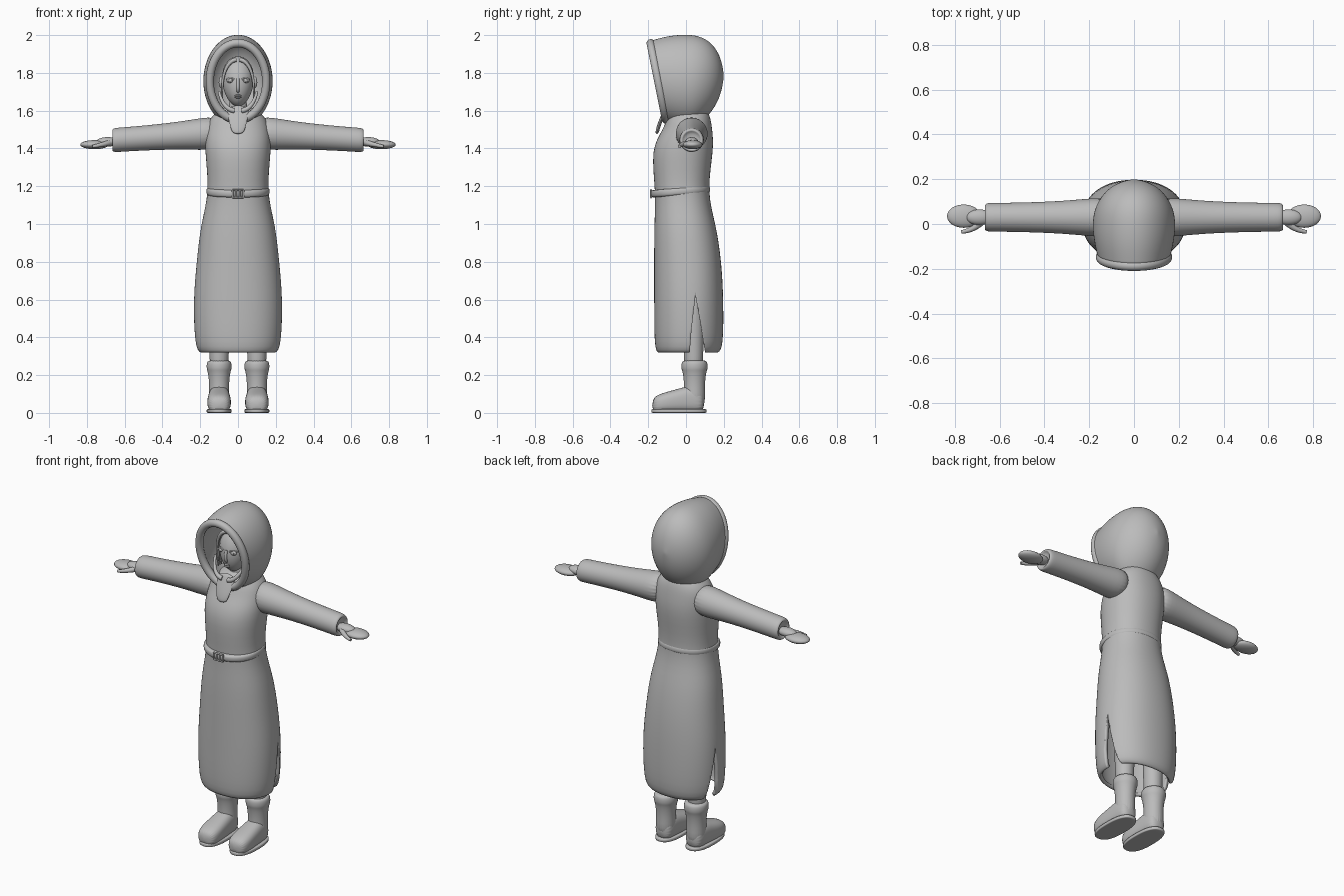
import bpy, bmesh
from math import sin, cos, pi, radians, copysign
from mathutils import Vector

if "Cube" in bpy.data.objects:
    bpy.data.objects.remove(bpy.data.objects["Cube"], do_unlink=True)

clay = bpy.data.materials.new("plain grey")
clay.use_nodes = True
grey = (0.5, 0.5, 0.5, 1)
clay.diffuse_color = grey
clay.node_tree.nodes["Principled BSDF"].inputs["Base Color"].default_value = grey


def add_object(name, data, mirror=False):
    data.materials.append(clay)
    part = bpy.data.objects.new(name, data)
    bpy.context.collection.objects.link(part)
    if mirror:
        part.modifiers.new("mirror", "MIRROR").use_mirror_merge = False
    return part


def add_mesh(name, bm, mirror=False):
    bmesh.ops.recalc_face_normals(bm, faces=bm.faces)
    mesh = bpy.data.meshes.new(name)
    bm.to_mesh(mesh)
    bm.free()
    for polygon in mesh.polygons:
        polygon.use_smooth = True
    return add_object(name, mesh, mirror)


def loft(name, axis, rings, power=2, sides=24, open_start=False, mirror=False):
    """Skin over rings (position, centre, centre, radius, radius) along an axis."""
    bm = bmesh.new()
    rows = []
    for along, centre_u, centre_v, radius_u, radius_v in rings:
        row = []
        for side in range(sides):
            angle = 2 * pi * side / sides
            c, s = cos(angle), sin(angle)
            u = centre_u + radius_u * copysign(abs(c) ** (2 / power), c)
            v = centre_v + radius_v * copysign(abs(s) ** (2 / power), s)
            place = {"x": (along, u, v), "y": (u, along, v), "z": (u, v, along)}
            row.append(bm.verts.new(place[axis]))
        rows.append(row)
    for low, high in zip(rows, rows[1:]):
        for side in range(sides):
            after = (side + 1) % sides
            bm.faces.new((low[side], low[after], high[after], high[side]))
    if not open_start:
        bm.faces.new(rows[0])
    bm.faces.new(rows[-1])
    part = add_mesh(name, bm, mirror)
    smooth = part.modifiers.new("smooth", "SUBSURF")
    smooth.levels = smooth.render_levels = 2
    return part


def ball(name, position, size, mirror=False):
    bm = bmesh.new()
    bmesh.ops.create_uvsphere(bm, u_segments=24, v_segments=16, radius=1)
    for vert in bm.verts:
        vert.co = Vector(position) + vert.co * Vector(size)
    return add_mesh(name, bm, mirror)


def tube(name, points, radius, mirror=False, closed=False, tip=1):
    """Round tube through the points, narrowing towards the tip."""
    curve = bpy.data.curves.new(name, "CURVE")
    curve.dimensions = "3D"
    curve.bevel_depth = radius
    curve.use_fill_caps = True
    spline = curve.splines.new("NURBS")
    spline.points.add(len(points) - 1)
    for index, (point, place) in enumerate(zip(spline.points, points)):
        point.co = (*place, 1)
        point.radius = 1 + (tip - 1) * index / (len(points) - 1)
    spline.use_cyclic_u = closed
    spline.use_endpoint_u = not closed
    return add_object(name, curve, mirror)


def shell(part, thickness):
    solid = part.modifiers.new("cloth", "SOLIDIFY")
    solid.thickness = thickness
    solid.offset = -1


# Robe: hollow skirt, waist, chest and shoulders in one skin
outline = [  # height, half width, front, back
    (.32, .2, -.15, .17), (.34, .23, -.17, .2), (.6, .24, -.17, .2), (.8, .22, -.17, .19),
    (1, .2, -.17, .16), (1.17, .15, -.16, .11), (1.4, .18, -.19, .15),
    (1.5, .17, -.12, .14), (1.57, .15, -.1, .13), (1.63, .06, -.06, .1)]
robe = loft("robe", "z", [(z, 0, (front + back) / 2, width, (back - front) / 2)
                          for z, width, front, back in outline], power=2.2, open_start=True)
shell(robe, .02)

# Side slits cut up from the hem by a long wedge
bm = bmesh.new()
wedge = [(.01, .2), (.12, .2), (.08, .45), (.05, .62), (.03, .45)]
caps = [[bm.verts.new((x, y, z)) for y, z in wedge] for x in (-.5, .5)]
for cap in caps:
    bm.faces.new(cap)
for index in range(len(wedge)):
    left, right = caps
    bm.faces.new((left[index - 1], left[index], right[index], right[index - 1]))
cutter = add_mesh("slit_cutter", bm)
cutter.hide_render = cutter.hide_viewport = True
slit = robe.modifiers.new("slits", "BOOLEAN")
slit.solver = "EXACT"
slit.object = cutter

# Belt, higher at the back, with a framed buckle
belt = loft("belt", "z", [(z, 0, -.03, .15 + bulge, .14 + bulge) for z, bulge in
                          ((-.02, 0), (-.02, .02), (.02, .02), (.02, 0))], power=2.2)
belt.location.z = 1.175
belt.rotation_euler.x = radians(5)
for z in (1.14, 1.18):
    tube("buckle_bar", [(-.03, -.185, z), (.03, -.185, z)], .005)
for x in (-.03, -.01, .01, .03):
    tube("buckle_post", [(x, -.185, 1.14), (x, -.185, 1.18)], .005)

# Sleeves tapering to a rolled cuff, sloping gently down
sleeve = [(.1, .09), (.2, .085), (.35, .07), (.6, .064), (.66, .066), (.67, .05), (.65, .04)]
loft("sleeve", "x", [(x, .03, 1.49 - .07 * x, r, r) for x, r in sleeve], mirror=True)

# Mitten hands
ball("wrist", (.69, .03, 1.435), (.06, .035, .025), mirror=True)
ball("palm", (.76, .035, 1.42), (.075, .052, .024), mirror=True)
tube("thumb", [(.68, .01, 1.43), (.72, -.03, 1.42), (.77, -.035, 1.41)], .016,
     mirror=True, tip=.5)

# Legs and boots
loft("leg", "z", [(z, .1, .04, r, r) for z, r in ((.2, .05), (.3, .05), (.8, .07))], mirror=True)
shaft = [(.02, .06), (.14, .05), (.22, .06), (.23, .067), (.27, .067), (.28, .05)]
loft("boot_shaft", "z", [(z, .1, .045, r, r * 1.05) for z, r in shaft], mirror=True)
foot = [(.1, .05, .12), (.03, .056, .15), (-.03, .06, .13), (-.13, .066, .105), (-.18, .045, .08)]
loft("boot_foot", "y", [(y, .1, height / 2, width, height / 2) for y, width, height in foot],
     power=2.6, mirror=True)
loft("boot_sole", "z", [(z, .1, -.037, r, r + .08) for z, r in
                        ((0, .06), (0, .067), (.02, .067), (.02, .06))], power=2.5, mirror=True)


# Hood: half-egg shell, longer in front, its opening leaning forward at the top
def hood_ring(degrees):
    angle = radians(degrees)
    y = sin(angle) * (.2 if degrees > 0 else .3)
    return y, 0, 1.755 + .15 * max(y, 0), .188 * cos(angle), .25 * cos(angle)


def lean(place):
    weight = max(0, min(1, .4 - 4 * place.y))
    return place.y - weight * .2 * (place.z - 1.77)


hood = loft("hood", "y", [hood_ring(a) for a in range(-30, 90, 17)], open_start=True)
for vert in hood.data.vertices:
    vert.co.y = lean(vert.co)
shell(hood, .03)
y, _, middle, width, height = hood_ring(-30)
rim = [Vector((sin(a) * (width - .012), y, middle + cos(a) * (height - .012)))
       for a in (2 * pi * step / 24 for step in range(24))]
tube("hood_rim", [(p.x, lean(p), p.z) for p in rim], .022, closed=True)

# Tab below the chin, and the collar fold beside it
tab = [(1.475, .03, -.155), (1.52, .042, -.145), (1.57, .055, -.125), (1.63, .06, -.1)]
loft("chin_tab", "z", [(z, 0, y, width, .01) for z, width, y in tab])
tube("collar_fold", [(.02, -.12, 1.6), (.08, -.13, 1.61), (.1, -.07, 1.7)], .014,
     mirror=True, tip=.5)


# Head: egg narrowing to the chin
def head_ring(degrees):
    lift, spread = -cos(radians(degrees)), sin(radians(degrees))
    width = spread * (.086 + .012 * lift)
    return 1.755 + .135 * lift, 0, -.025 + .01 * lift, width, spread * .092


loft("head", "z", [head_ring(a) for a in range(10, 180, 20)])
ball("neck", (0, 0, 1.6), (.05, .05, .1))

# Face
ball("eye", (.04, -.1, 1.76), (.02, .012, .014), mirror=True)
ball("iris", (.04, -.11, 1.76), (.01, .005, .01), mirror=True)
tube("eyelid", [(.02, -.11, 1.765), (.04, -.11, 1.78), (.06, -.09, 1.765)], .004, mirror=True)
tube("nose", [(0, -.11, 1.77), (0, -.12, 1.73), (0, -.125, 1.71), (0, -.1, 1.7)], .009)
for z in (1.67, 1.68):
    ball("lip", (0, -.105, z), (.018, .008, .005))
ball("ear", (.09, -.02, 1.75), (.012, .02, .03), mirror=True)

# Side locks of hair, fanned back from a centre parting
for lock in range(3):
    back = lock * .015
    tube("hair_lock", [(.01, back - .09, 1.87), (.07, back - .1, 1.86),
                       (.095, back - .08, 1.76), (.08, back - .07, 1.64)], .012,
         mirror=True, tip=.3)
